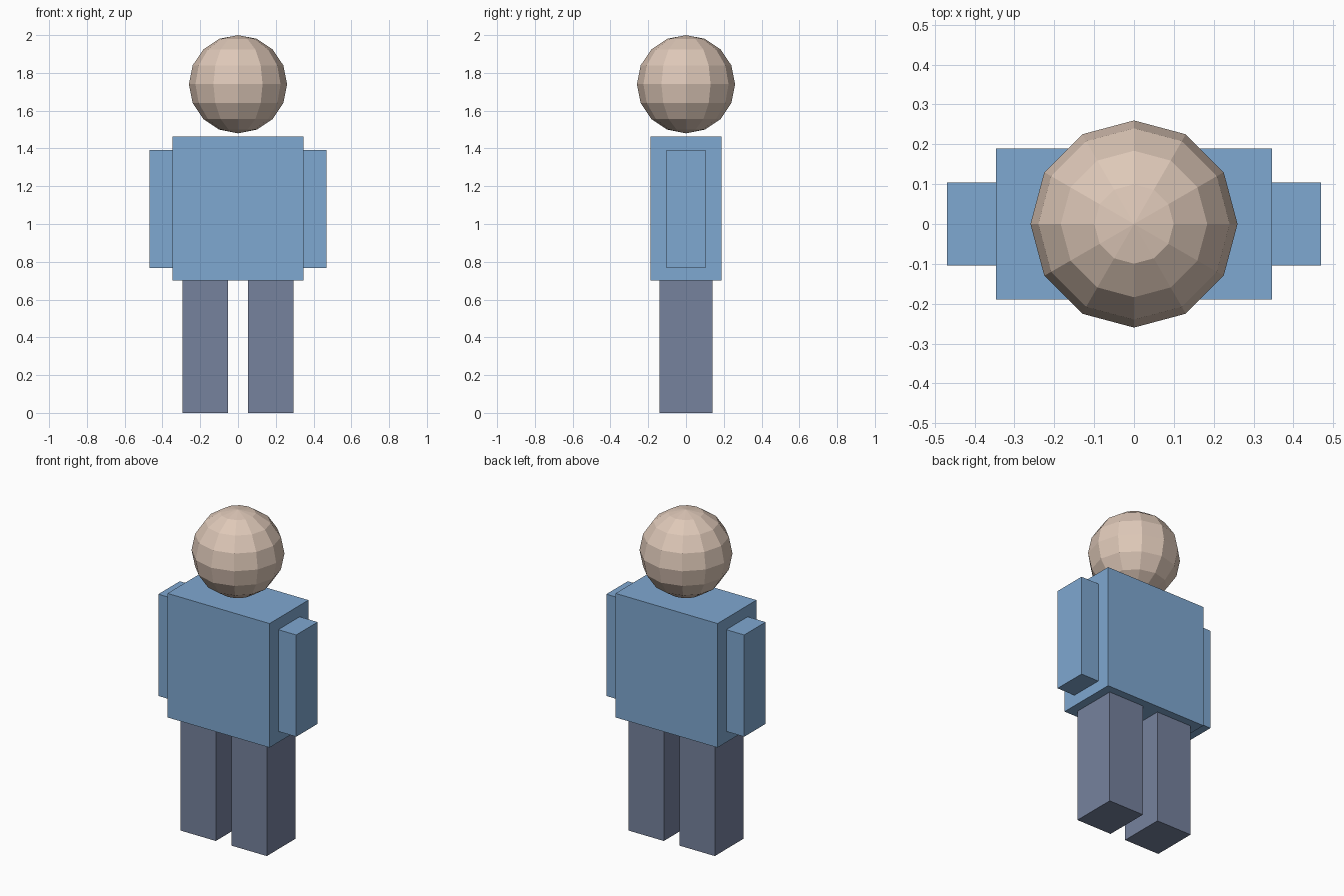
import bpy

if "Cube" in bpy.data.objects:
    bpy.data.objects.remove(bpy.data.objects["Cube"])


def material(name, srgb):
    mat = bpy.data.materials.new(name)
    linear = [((c / 255 + 0.055) / 1.055) ** 2.4 for c in srgb]
    mat.diffuse_color = (*linear, 1.0)
    mat.use_nodes = True
    mat.node_tree.nodes["Principled BSDF"].inputs["Base Color"].default_value = mat.diffuse_color
    return mat


shirt_blue = material("shirt_blue", (127, 168, 209))
trouser_slate = material("trouser_slate", (118, 130, 158))
skin_beige = material("skin_beige", (222, 200, 184))


def box(name, low, high, mat):
    """Box spanning two opposite corners."""
    centre = [(a + b) / 2 for a, b in zip(low, high)]
    bpy.ops.mesh.primitive_cube_add(size=1, location=centre)
    obj = bpy.context.object
    obj.name = name
    obj.scale = [b - a for a, b in zip(low, high)]
    bpy.ops.object.transform_apply(location=False, rotation=False, scale=True)
    obj.data.materials.append(mat)
    return obj


# Torso
box("torso", (-0.347, -0.189, 0.70), (0.347, 0.189, 1.463), shirt_blue)

# Arms and legs, one on each side
for side, s in (("left", 1), ("right", -1)):
    for part, x0, x1, y, z0, z1, mat in (
        ("arm", 0.347, 0.469, 0.104, 0.767, 1.393, shirt_blue),
        ("leg", 0.053, 0.294, 0.14, 0.0, 0.70, trouser_slate),
    ):
        xs = sorted((s * x0, s * x1))
        box(f"{side}_{part}", (xs[0], -y, z0), (xs[1], y, z1), mat)

# Faceted head floating just above the torso
bpy.ops.mesh.primitive_uv_sphere_add(segments=12, ring_count=8, radius=0.26,
                                     location=(0, 0, 1.74))
head = bpy.context.object
head.name = "head"
head.data.materials.append(skin_beige)
